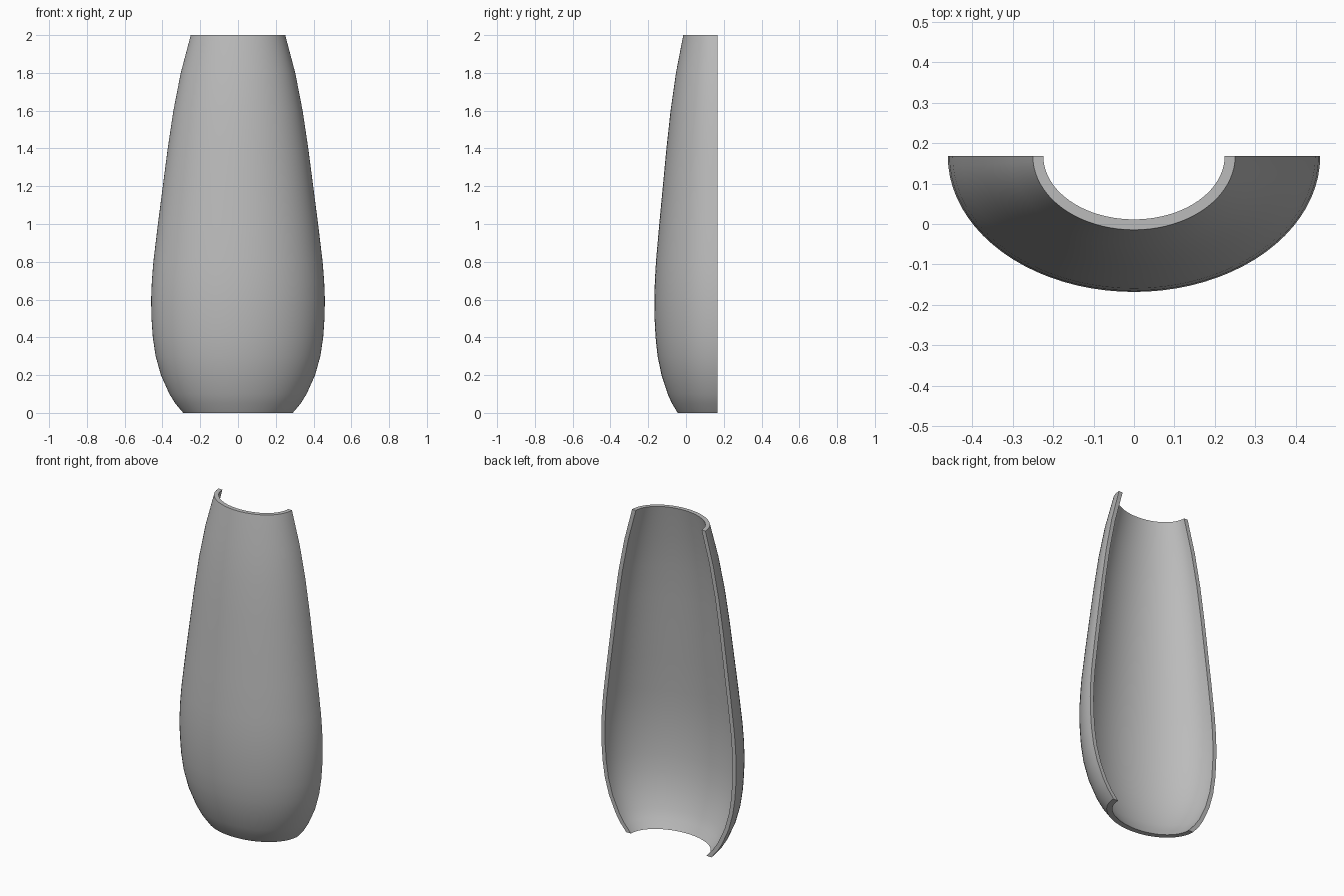
import bpy
import bmesh
import math

cube = bpy.data.objects.get("Cube")
if cube:
    bpy.data.objects.remove(cube, do_unlink=True)

# Outer profile: height, half width
PROFILE = [(0, 0.29), (0.05, 0.332), (0.1, 0.363), (0.2, 0.408), (0.3, 0.436),
           (0.4, 0.451), (0.5, 0.458), (0.6, 0.46), (0.7, 0.456), (0.8, 0.448),
           (1.0, 0.424), (1.2, 0.398), (1.4, 0.372), (1.6, 0.342),
           (1.8, 0.303), (2.0, 0.25)]
DEPTH = 0.73      # depth of the half ellipse relative to its half width
BACK = 0.168      # flat cut plane
WALL = 0.025
SEGMENTS = 40

grey = bpy.data.materials.new("plain grey")
grey.use_nodes = True
colour = (0.5, 0.5, 0.5, 1)
grey.diffuse_color = colour
grey.node_tree.nodes["Principled BSDF"].inputs["Base Color"].default_value = colour


def half_ring(bm, z, a, b):
    verts = []
    for i in range(SEGMENTS + 1):
        t = math.pi * i / SEGMENTS
        verts.append(bm.verts.new((-a * math.cos(t), BACK - b * math.sin(t), z)))
    return verts


bm = bmesh.new()
outer, inner = [], []
for i, (z, a) in enumerate(PROFILE):
    # Widen the wall where the profile leans so it stays evenly thick
    z0, a0 = PROFILE[max(i - 1, 0)]
    z1, a1 = PROFILE[min(i + 1, len(PROFILE) - 1)]
    wall = WALL * math.hypot(1, (a1 - a0) / (z1 - z0))
    outer.append(half_ring(bm, z, a, a * DEPTH))
    inner.append(half_ring(bm, z, a - wall, a * DEPTH - wall))

# Curved outer and inner walls
for r in range(len(PROFILE) - 1):
    for s in range(SEGMENTS):
        for wall in (outer, inner):
            bm.faces.new((wall[r][s], wall[r][s + 1], wall[r + 1][s + 1], wall[r + 1][s]))
    # Flat side edges
    for s in (0, SEGMENTS):
        bm.faces.new((outer[r][s], outer[r + 1][s], inner[r + 1][s], inner[r][s]))

# Bottom and top rims
for r in (0, -1):
    for s in range(SEGMENTS):
        bm.faces.new((outer[r][s], outer[r][s + 1], inner[r][s + 1], inner[r][s]))

bmesh.ops.recalc_face_normals(bm, faces=bm.faces)
mesh = bpy.data.meshes.new("half_shell")
bm.to_mesh(mesh)
bm.free()
mesh.materials.append(grey)

shell = bpy.data.objects.new("half_shell", mesh)
bpy.context.collection.objects.link(shell)
bpy.ops.object.select_all(action="DESELECT")
shell.select_set(True)
bpy.context.view_layer.objects.active = shell
bpy.ops.object.shade_smooth_by_angle(angle=math.radians(35))
